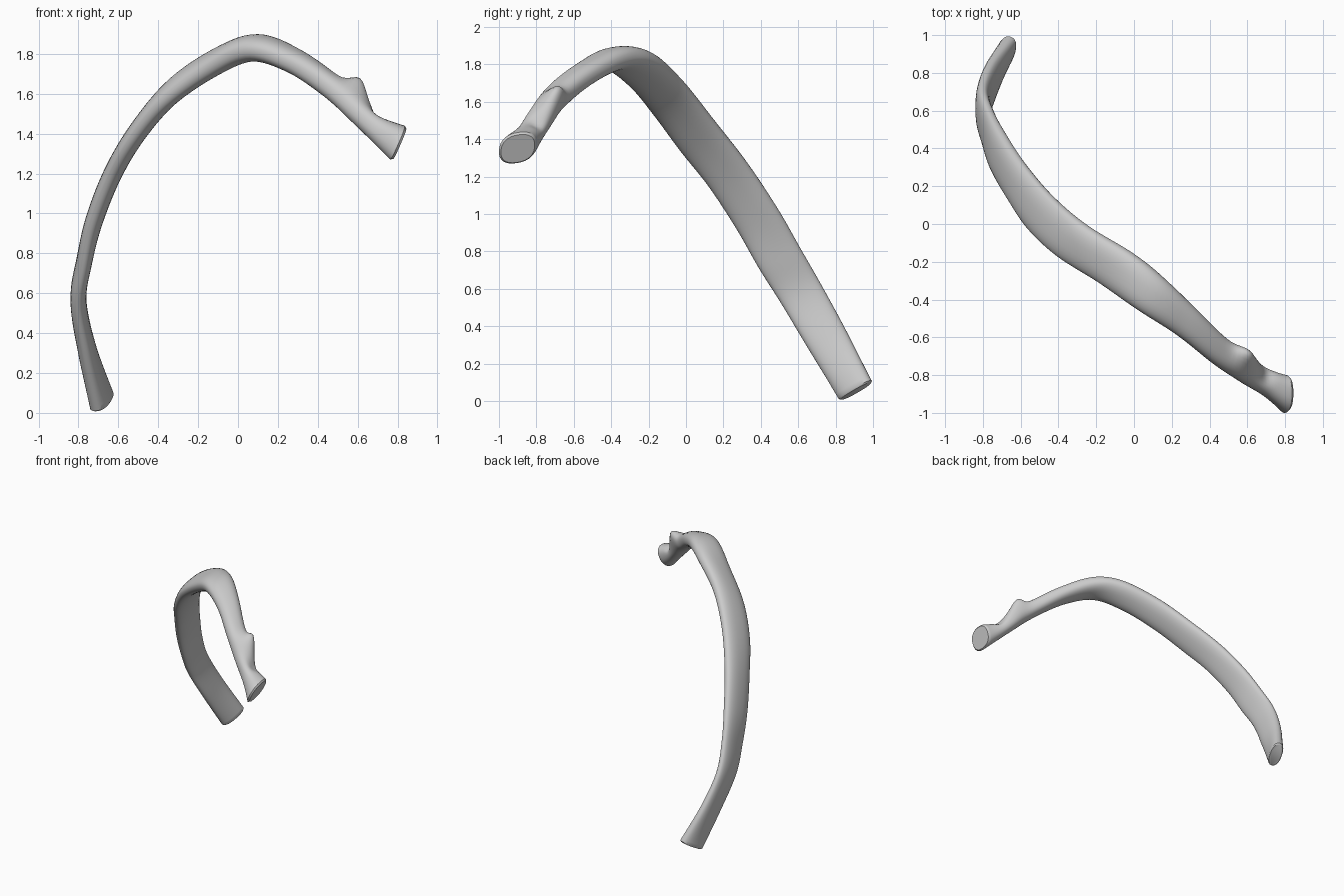
import bpy, bmesh, math
from mathutils import Vector as V

if "Cube" in bpy.data.objects:
    bpy.data.objects.remove(bpy.data.objects["Cube"])

# Stations along the bone: upper/back edge, lower/front edge, thickness
S = [
    ((-.65, .99, .11), (-.715, .82, .01), .10),
    ((-.755, .86, .37), (-.76, .66, .27), .09),
    ((-.80, .73, .61), (-.80, .51, .52), .08),
    ((-.765, .61, .82), (-.775, .39, .71), .08),
    ((-.70, .49, 1.03), (-.735, .27, .92), .09),
    ((-.595, .33, 1.27), (-.65, .12, 1.15), .095),
    ((-.44, .15, 1.50), (-.55, -.03, 1.34), .10),
    ((-.25, -.01, 1.70), (-.40, -.17, 1.53), .11),
    ((-.02, -.15, 1.83), (-.18, -.31, 1.70), .12),
    ((.14, -.27, 1.85), (.03, -.46, 1.81), .13),
    ((.31, -.43, 1.78), (.23, -.59, 1.76), .12),
    ((.47, -.59, 1.66), (.42, -.74, 1.65), .12),
    ((.60, -.69, 1.54), (.57, -.84, 1.52), .12),
    ((.71, -.765, 1.43), (.69, -.91, 1.42), .13),
    ((.80, -.80, 1.37), (.80, -1.0, 1.34), .18),
]
SEG, STEPS, N = 32, 8, len(S)


def spline(vals, i, t):
    """Catmull-Rom between stations i and i+1."""
    a, b, c, d = (vals[min(max(k, 0), N - 1)] for k in (i - 1, i, i + 1, i + 2))
    return .5 * (2 * b + (c - a) * t + (2 * a - 5 * b + 4 * c - d) * t * t
                 + (3 * b - a - 3 * c + d) * t ** 3)


A = [V(s[0]) for s in S]
B = [V(s[1]) for s in S]
T = [s[2] for s in S]
samples = []
for k in range((N - 1) * STEPS + 1):
    i = min(k // STEPS, N - 2)
    t = k / STEPS - i
    samples.append((spline(A, i, t), spline(B, i, t), spline(T, i, t)))
mids = [(a + b) / 2 for a, b, _ in samples]


def pw(v, p):
    return math.copysign(abs(v) ** p, v)


# Bumps: centre, radius, push (tubercle and the small hollow beside it)
BUMPS = [(V((.60, -.70, 1.60)), .075, V((.02, .02, .075))),
         (V((.71, -.79, 1.50)), .05, V((-.01, -.01, -.025)))]

bm = bmesh.new()
rings = []
last = len(samples) - 1


def add_ring(k, scale=1, push=0):
    a, b, th = samples[k]
    tan = (mids[min(k + 1, last)] - mids[max(k - 1, 0)]).normalized()
    w = (a - b) / 2
    n = tan.cross(w).normalized()
    # head facet turns to face sideways
    f = max(0, (k - (last - STEPS)) / STEPS)
    goal = V((.4, .05, .9)).normalized()
    if n.dot(goal) < 0:
        n = -n if k > last / 2 else n
    n = n.lerp(goal, f * f).normalized()
    # keep ring winding steady along the bone
    if rings and n.dot(add_ring.n) < 0:
        n = -n
    add_ring.n = n
    out = n.cross(w).normalized()
    if out.dot(tan) < 0:
        out = -out
    ring = []
    for j in range(SEG):
        g = 2 * math.pi * j / SEG
        p = mids[k] + scale * (w * pw(math.cos(g), .85)
                               + n * th / 2 * pw(math.sin(g), .85)) + out * push
        q = p.copy()
        for c, r, d in BUMPS:
            q += d * math.exp(-((p - c).length / r) ** 2)
        ring.append(bm.verts.new(q))
    rings.append(ring)


# Shaft with softly rounded cut ends
for k in range(last + 1):
    if k == 0:
        add_ring(0, .9, -.008)
    add_ring(k)
    if k == last:
        add_ring(last, .9, .012)
for r, s in zip(rings, rings[1:]):
    for j in range(SEG):
        bm.faces.new((r[j], r[(j + 1) % SEG], s[(j + 1) % SEG], s[j]))
bm.faces.new(rings[0])
bm.faces.new(rings[-1])
bmesh.ops.recalc_face_normals(bm, faces=bm.faces)

me = bpy.data.meshes.new("rib_bone")
bm.to_mesh(me)
bm.free()
ob = bpy.data.objects.new("rib_bone", me)
bpy.context.collection.objects.link(ob)
bpy.context.view_layer.objects.active = ob
ob.select_set(True)
bpy.ops.object.shade_smooth_by_angle(angle=math.radians(40))
